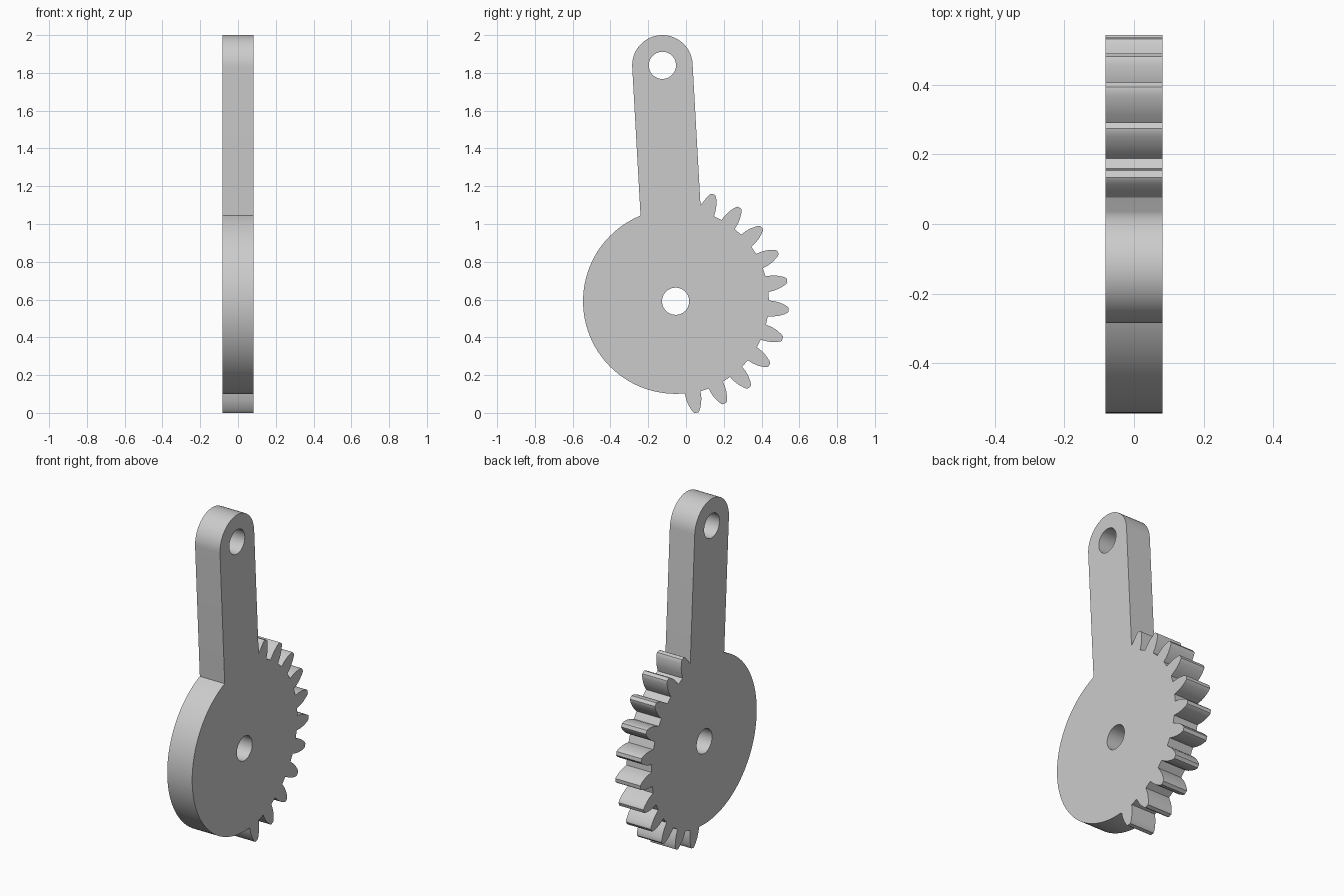
import bpy
import bmesh
from math import radians, degrees, asin, atan2, cos, sin, hypot

cube = bpy.data.objects.get("Cube")
if cube:
    bpy.data.objects.remove(cube, do_unlink=True)

HALF_THICK = 0.0815
HUB = (-0.055, 0.591)
EYE = (-0.125, 1.84)
DISC_R = 0.49
ROOT_R = 0.494
ARM_R = 0.16
HOLE_R = 0.072
FIRST_TOOTH, PITCH, TEETH = -79.4, 15, 11
# Tooth flank from root to tip: radius, half angle in degrees
FLANK = [(ROOT_R, 4.9), (0.525, 4.4), (0.553, 3.6), (0.58, 2.4), (0.594, 1.6), (0.6, 1.0)]


def polar(centre, radius, angle):
    a = radians(angle)
    return (centre[0] + radius * cos(a), centre[1] + radius * sin(a))


def arc(centre, radius, start, end, steps):
    return [polar(centre, radius, start + (end - start) * i / steps) for i in range(steps + 1)]


def lever_outline():
    axis = degrees(atan2(EYE[1] - HUB[1], EYE[0] - HUB[0]))
    points = []
    # Gear sector, counter-clockwise from the lowest tooth
    for i in range(TEETH):
        mid = FIRST_TOOTH + i * PITCH
        points += [polar(HUB, r, mid - h) for r, h in FLANK]
        falling = FLANK[::-1]
        if i == TEETH - 1:
            falling = falling[:-2]  # the last flank runs into the arm
        points += [polar(HUB, r, mid + h) for r, h in falling]
    # Arm with a rounded end
    corner_r = 0.525
    points.append(polar(HUB, corner_r, axis - degrees(asin(ARM_R / corner_r))))
    points += arc(EYE, ARM_R, axis - 90, axis + 90, 32)
    # Plain side of the disc
    start = axis + degrees(asin(ARM_R / DISC_R))
    points += arc(HUB, DISC_R, start, 360 + FIRST_TOOTH - FLANK[0][1] - 0.5, 64)
    return points


def plate(name, loops, material):
    """Fill the outline, leaving the inner loops open, and extrude along x."""
    bm = bmesh.new()
    for loop in loops:
        verts = [bm.verts.new((-HALF_THICK, y, z)) for y, z in loop]
        for a, b in zip(verts, verts[1:] + verts[:1]):
            bm.edges.new((a, b))
    bmesh.ops.triangle_fill(bm, edges=bm.edges[:], use_beauty=True, normal=(1, 0, 0))
    result = bmesh.ops.extrude_face_region(bm, geom=bm.faces[:], use_keep_orig=True)
    moved = [g for g in result["geom"] if isinstance(g, bmesh.types.BMVert)]
    bmesh.ops.translate(bm, verts=moved, vec=(2 * HALF_THICK, 0, 0))
    bmesh.ops.recalc_face_normals(bm, faces=bm.faces[:])
    mesh = bpy.data.meshes.new(name)
    bm.to_mesh(mesh)
    bm.free()
    mesh.materials.append(material)
    obj = bpy.data.objects.new(name, mesh)
    bpy.context.collection.objects.link(obj)
    return obj


# Plain grey
grey = bpy.data.materials.new("plain_grey")
grey.use_nodes = True
colour = (0.6, 0.6, 0.6, 1)
grey.diffuse_color = colour
grey.node_tree.nodes["Principled BSDF"].inputs["Base Color"].default_value = colour

# Sector gear lever with pivot hole and arm eye
holes = [arc(c, HOLE_R, 0, 360, 40)[:-1] for c in (HUB, EYE)]
lever = plate("sector_gear_lever", [lever_outline()] + holes, grey)

bpy.ops.object.select_all(action="DESELECT")
lever.select_set(True)
bpy.context.view_layer.objects.active = lever
bpy.ops.object.shade_smooth_by_angle(angle=radians(25))
